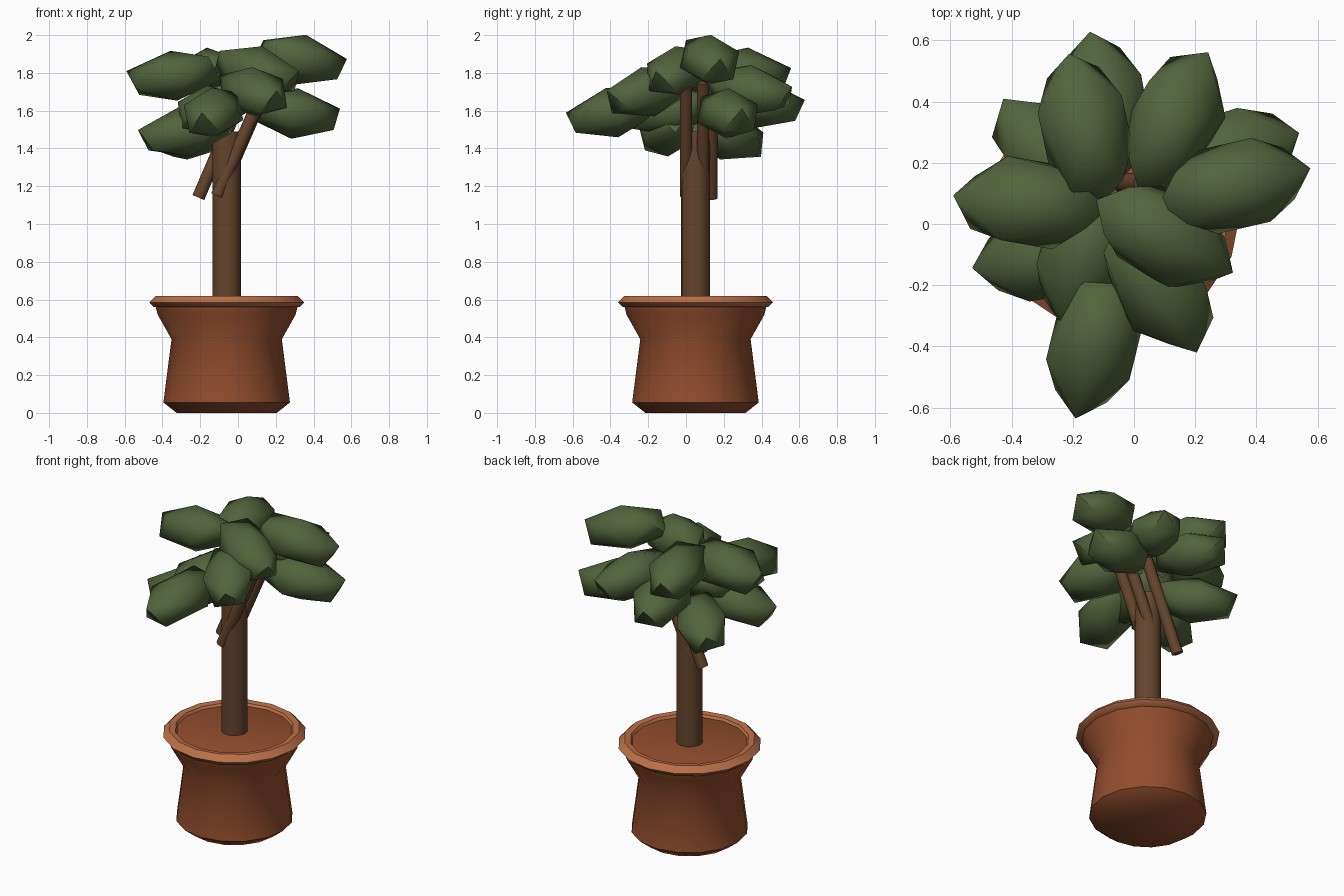
import bpy, bmesh, math
from mathutils import Vector, Matrix

cube = bpy.data.objects.get("Cube")
if cube:
    bpy.data.objects.remove(cube)


def material(name, r, g, b):
    m = bpy.data.materials.new(name)
    m.use_nodes = True
    m.diffuse_color = (r, g, b, 1)
    bsdf = next(n for n in m.node_tree.nodes if n.type == 'BSDF_PRINCIPLED')
    bsdf.inputs["Base Color"].default_value = (r, g, b, 1)
    return m


CLAY = material("clay", 0.29, 0.075, 0.026)
RIM = material("pale clay", 0.50, 0.16, 0.065)
BARK = material("bark", 0.13, 0.06, 0.026)
LEAF = material("leaf green", 0.085, 0.125, 0.045)

CENTRE = Vector((-0.06, 0.05, 0))


def add_object(name, bm, mat, angle):
    bmesh.ops.recalc_face_normals(bm, faces=bm.faces)
    mesh = bpy.data.meshes.new(name)
    bm.to_mesh(mesh)
    bm.free()
    mesh.materials.append(mat)
    obj = bpy.data.objects.new(name, mesh)
    bpy.context.collection.objects.link(obj)
    bpy.ops.object.select_all(action='DESELECT')
    obj.select_set(True)
    bpy.context.view_layer.objects.active = obj
    bpy.ops.object.shade_smooth_by_angle(angle=math.radians(angle))
    return obj


def lathe(name, profile, mat, closed=False, sides=16):
    """Turn a (radius, height) profile round the pot's axis."""
    bm = bmesh.new()
    rings = []
    for r, z in profile:
        turn = [2 * math.pi * i / sides for i in range(sides)]
        rings.append([bm.verts.new(CENTRE + Vector((r * math.cos(a), r * math.sin(a), z)))
                      for a in turn])
    pairs = list(zip(rings, rings[1:]))
    if closed:
        pairs.append((rings[-1], rings[0]))
    else:
        bm.faces.new(rings[0])
        bm.faces.new(rings[-1])
    for a, b in pairs:
        for i in range(sides):
            j = (i + 1) % sides
            bm.faces.new((a[i], a[j], b[j], b[i]))
    return add_object(name, bm, mat, 50)


def rod(name, start, end, radius, sides):
    start, end = Vector(start), Vector(end)
    axis = end - start
    bm = bmesh.new()
    place = Matrix.Translation((start + end) / 2) @ axis.to_track_quat('Z', 'Y').to_matrix().to_4x4()
    bmesh.ops.create_cone(bm, cap_ends=True, segments=sides, radius1=radius,
                          radius2=radius, depth=axis.length, matrix=place)
    return add_object(name, bm, BARK, 50)


def leaf_clump(name, centre, heading, drop, roll):
    """Stretched low-poly blob pointing along a heading, tip drooping."""
    bm = bmesh.new()
    place = (Matrix.Translation(centre)
             @ Matrix.Rotation(math.radians(heading), 4, 'Z')
             @ Matrix.Rotation(math.radians(drop), 4, 'Y')
             @ Matrix.Rotation(math.radians(roll), 4, 'X')
             @ Matrix.Diagonal((0.275, 0.165, 0.135, 1)))
    bmesh.ops.create_icosphere(bm, subdivisions=1, radius=1, matrix=place)
    return add_object(name, bm, LEAF, 60)


# Pot body with soil surface, and its rounded rim
lathe("pot", [(0.265, 0), (0.335, 0.055), (0.292, 0.39), (0.365, 0.52),
              (0.38, 0.58), (0.33, 0.6)], CLAY)
lathe("pot_rim", [(0.385, 0.56), (0.41, 0.585), (0.375, 0.62),
                  (0.34, 0.615), (0.325, 0.59), (0.345, 0.56)], RIM, closed=True)

# Trunk and leaning branches
rod("trunk", CENTRE + Vector((0, 0, 0.58)), CENTRE + Vector((0, 0, 1.49)), 0.076, 16)
rod("front_branch", (-0.11, 0.0, 1.15), (0.15, 0.0, 1.74), 0.034, 10)
rod("middle_branch", (-0.08, 0.09, 1.2), (0.16, 0.09, 1.75), 0.034, 10)
rod("back_branch", (-0.21, 0.135, 1.14), (0.03, 0.135, 1.7), 0.034, 10)

# Foliage: centre, heading, droop and roll in degrees
clumps = [
    ((0.33, 0.125, 1.87), 13, 13, 0),
    ((-0.34, 0.07, 1.785), 177, 8, 10),
    ((-0.16, 0.31, 1.80), 102, 8, 0),
    ((0.13, 0.335, 1.71), 66, 10, 10),
    ((-0.10, 0.38, 1.64), 100, 10, 0),
    ((-0.26, 0.22, 1.47), 135, 10, 15),
    ((0.30, 0.22, 1.585), 18, 8, 0),
    ((-0.28, -0.10, 1.49), 190, 12, 0),
    ((-0.13, -0.39, 1.59), 256, 14, 0),
    ((0.10, -0.04, 1.81), -28, 14, 0),
    ((0.08, -0.20, 1.70), -58, 12, 10),
    ((-0.16, -0.09, 1.60), 253, 10, 0),
]
for i, clump in enumerate(clumps, 1):
    leaf_clump(f"leaf_clump_{i}", *clump)
